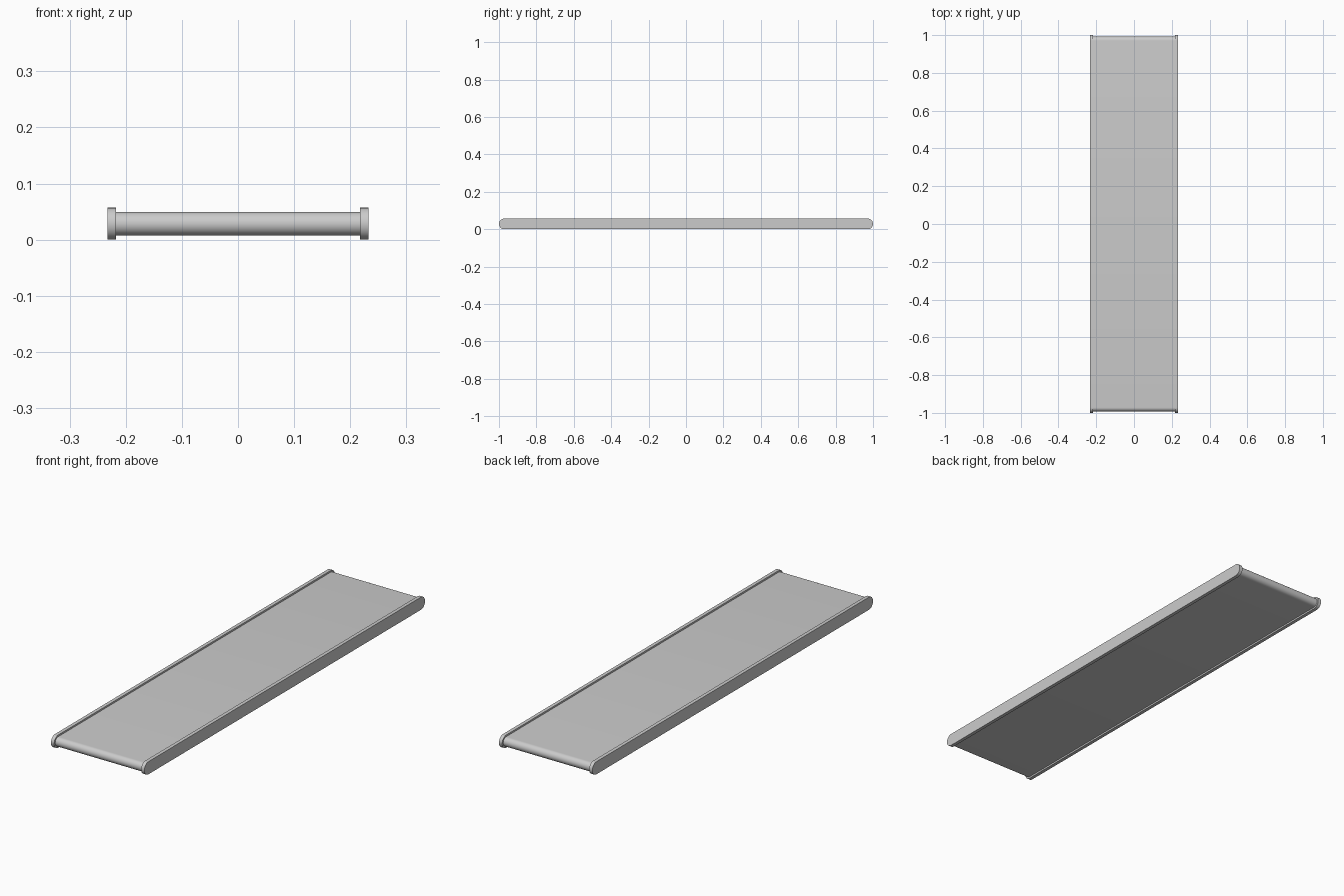
import bpy, bmesh, math

if "Cube" in bpy.data.objects:
    bpy.data.objects.remove(bpy.data.objects["Cube"])

CENTRE_Z = 0.0285      # shared roller axis height
AXIS_Y = 1 - CENTRE_Z  # roller axis distance from the middle


def capsule_slab(name, radius, x0, x1, steps=16):
    """Extrude a round-ended side profile from x0 to x1."""
    bm = bmesh.new()
    verts = []
    for sign, start in ((1, -math.pi / 2), (-1, math.pi / 2)):
        for i in range(steps + 1):
            a = start + math.pi * i / steps
            verts.append(bm.verts.new((x0, sign * AXIS_Y + radius * math.cos(a),
                                       CENTRE_Z + radius * math.sin(a))))
    face = bm.faces.new(verts)
    ext = bmesh.ops.extrude_face_region(bm, geom=[face])
    moved = [v for v in ext["geom"] if isinstance(v, bmesh.types.BMVert)]
    bmesh.ops.translate(bm, verts=moved, vec=(x1 - x0, 0, 0))
    bmesh.ops.recalc_face_normals(bm, faces=bm.faces)
    mesh = bpy.data.meshes.new(name)
    bm.to_mesh(mesh)
    bm.free()
    obj = bpy.data.objects.new(name, mesh)
    bpy.context.collection.objects.link(obj)
    bpy.ops.object.select_all(action='DESELECT')
    obj.select_set(True)
    bpy.context.view_layer.objects.active = obj
    bpy.ops.object.shade_smooth_by_angle(angle=math.radians(30))
    return obj


# Belt looping around both ends
capsule_slab("conveyor_belt", 0.021, -0.217, 0.217)

# Taller side rails
capsule_slab("left_rail", CENTRE_Z, -0.233, -0.217)
capsule_slab("right_rail", CENTRE_Z, 0.217, 0.233)
